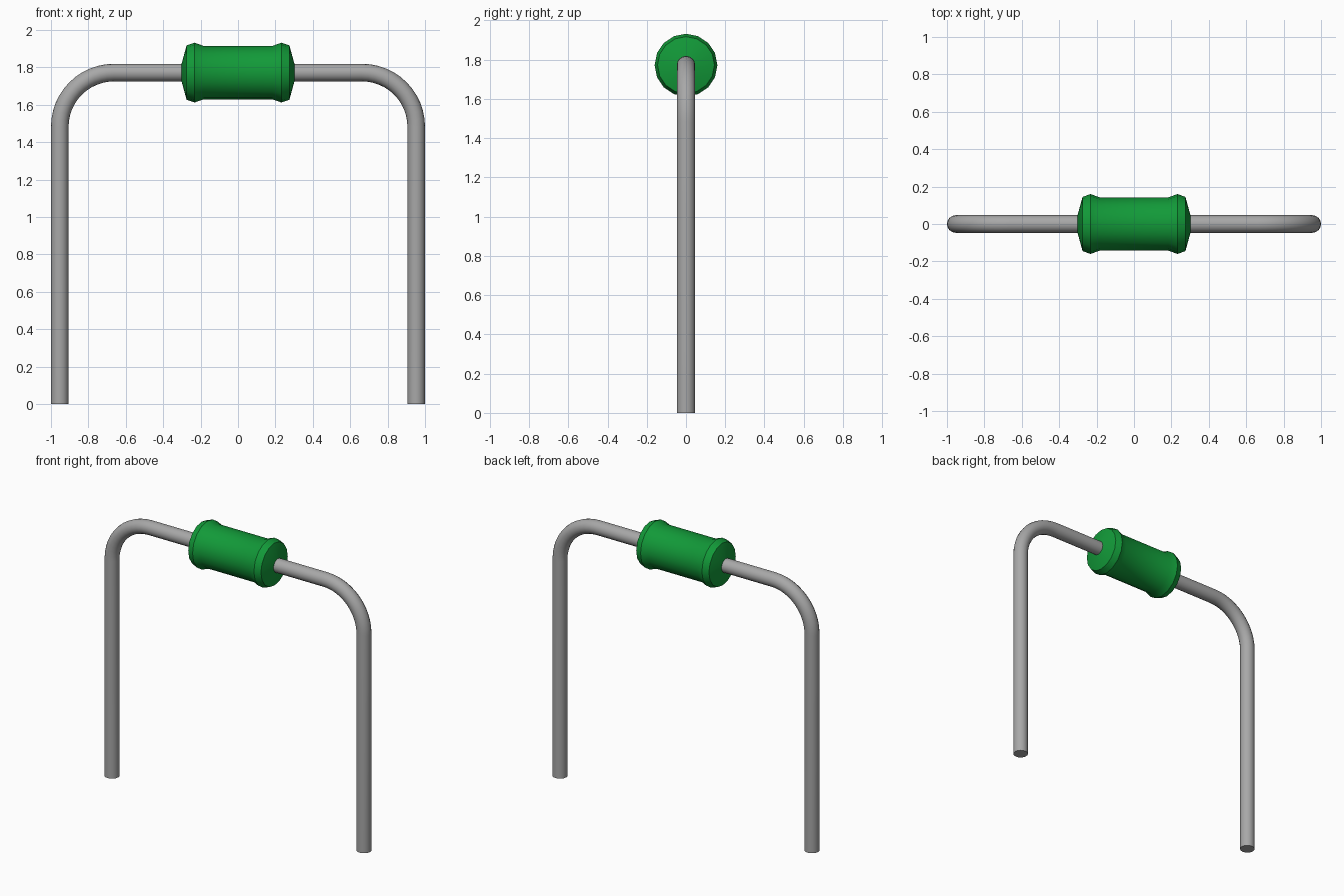
import bpy, bmesh
from math import sin, cos, pi, radians
from mathutils import Matrix

cube = bpy.data.objects.get("Cube")
if cube:
    bpy.data.objects.remove(cube, do_unlink=True)

AXIS_Z = 1.772      # height of the body and wire centre line
LEG_X = 0.953
BEND = 0.29
WIRE_R = 0.047


def material(name, colour):
    mat = bpy.data.materials.new(name)
    mat.use_nodes = True
    mat.diffuse_color = colour
    mat.node_tree.nodes["Principled BSDF"].inputs["Base Color"].default_value = colour
    return mat


def smooth(obj, angle):
    bpy.ops.object.select_all(action='DESELECT')
    obj.select_set(True)
    bpy.context.view_layer.objects.active = obj
    bpy.ops.object.shade_smooth_by_angle(angle=radians(angle))


grey = material("grey metal", (0.39, 0.39, 0.39, 1))
green = material("green coating", (0.006, 0.32, 0.04, 1))

# Bent wire: one continuous round lead with two legs
half = [(LEG_X, 0)]
for i in range(13):
    a = pi / 2 * i / 12
    half.append((LEG_X - BEND + BEND * cos(a), AXIS_Z - BEND + BEND * sin(a)))
path = half + [(-x, z) for x, z in reversed(half)]
curve = bpy.data.curves.new("wire_lead", 'CURVE')
curve.dimensions = '3D'
curve.bevel_depth = WIRE_R
curve.bevel_resolution = 6
curve.use_fill_caps = True
spline = curve.splines.new('POLY')
spline.points.add(len(path) - 1)
for p, (x, z) in zip(spline.points, path):
    p.co = (x, 0, z, 1)
wire = bpy.data.objects.new("wire_lead", curve)
bpy.context.collection.objects.link(wire)
bpy.ops.object.select_all(action='DESELECT')
wire.select_set(True)
bpy.context.view_layer.objects.active = wire
bpy.ops.object.convert(target='MESH')
wire = bpy.context.object
wire.data.materials.clear()
wire.data.materials.append(grey)
smooth(wire, 40)

# Coated body: lathed barrel with a raised band and shallow cone at each end
side = [(0.305, 0.035), (0.275, 0.145), (0.232, 0.16), (0.185, 0.143)]
profile = side + [(-x, r) for x, r in reversed(side)]
bm = bmesh.new()
verts = [bm.verts.new((x, 0, r)) for x, r in profile]
edges = [bm.edges.new(pair) for pair in zip(verts, verts[1:])]
bmesh.ops.spin(bm, geom=verts + edges, axis=(1, 0, 0), cent=(0, 0, 0),
               angle=2 * pi, steps=16, use_merge=True)
bmesh.ops.remove_doubles(bm, verts=bm.verts, dist=0.0005)
bmesh.ops.holes_fill(bm, edges=bm.edges)
bmesh.ops.recalc_face_normals(bm, faces=bm.faces)
mesh = bpy.data.meshes.new("coated_body")
bm.to_mesh(mesh)
bm.free()
mesh.materials.append(green)
body = bpy.data.objects.new("coated_body", mesh)
body.matrix_world = Matrix.Translation((0, 0, AXIS_Z))
bpy.context.collection.objects.link(body)
smooth(body, 30)
